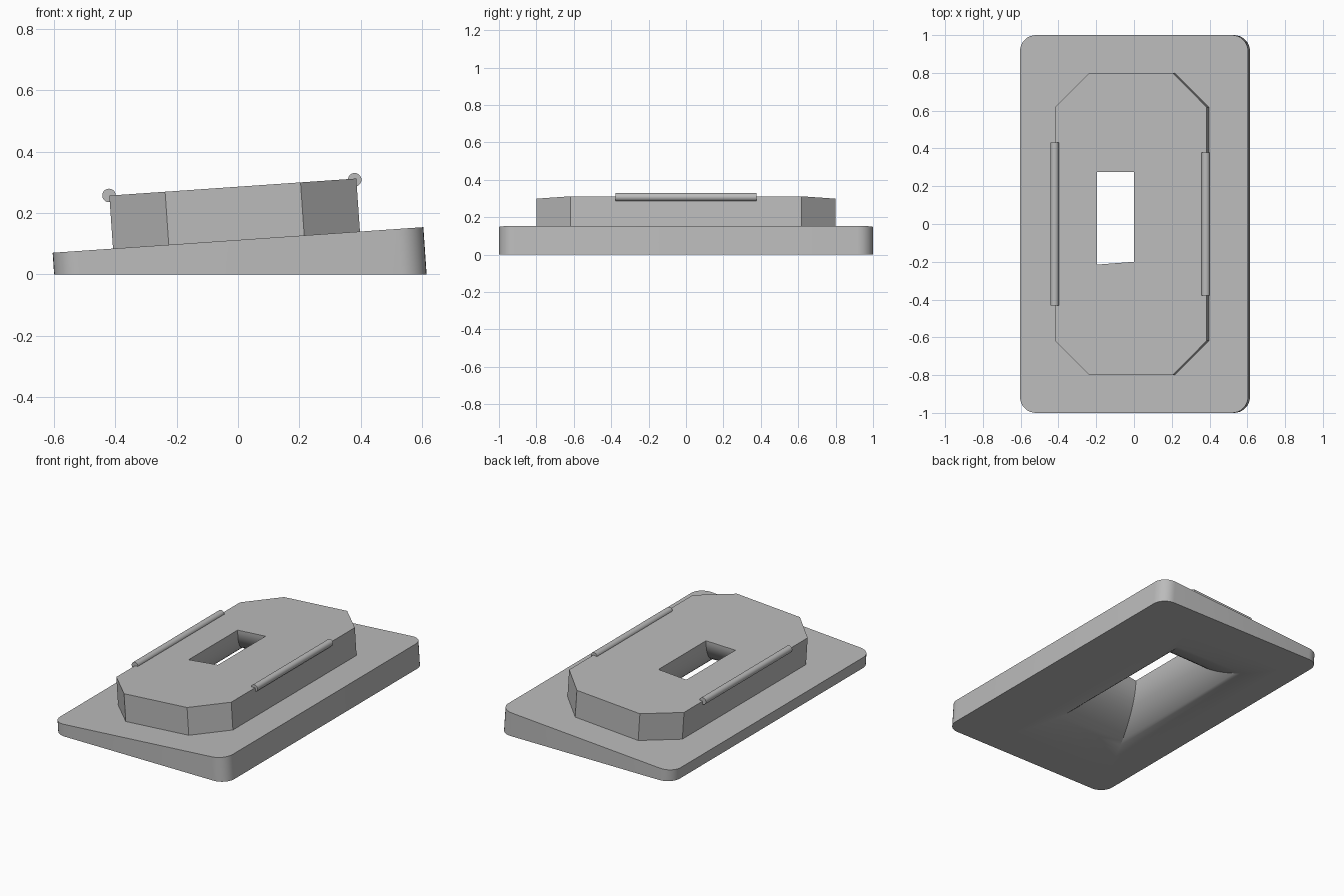
import bpy, bmesh, math
from mathutils import Vector, Matrix

old = bpy.data.objects.get("Cube")
if old:
    bpy.data.objects.remove(old, do_unlink=True)

# One grey for everything
grey = bpy.data.materials.new("plain_grey")
grey.use_nodes = True
colour = (0.5, 0.5, 0.5, 1)
grey.diffuse_color = colour
grey.node_tree.nodes["Principled BSDF"].inputs["Base Color"].default_value = colour

# Frame of the sloping top of the plate
TILT = Matrix.Translation((0, 0, 0.112)) @ Matrix.Rotation(math.radians(-3.95), 4, 'Y')
NORMAL = TILT.to_3x3() @ Vector((0, 0, 1))


def loft(name, rings):
    """Closed solid through rings that have equal point counts."""
    bm = bmesh.new()
    loops = [[bm.verts.new(p) for p in ring] for ring in rings]
    n = len(loops[0])
    for a, b in zip(loops, loops[1:]):
        for i in range(n):
            j = (i + 1) % n
            bm.faces.new((a[i], a[j], b[j], b[i]))
    bm.faces.new(loops[0])
    bm.faces.new(loops[-1])
    bmesh.ops.recalc_face_normals(bm, faces=bm.faces)
    mesh = bpy.data.meshes.new(name)
    bm.to_mesh(mesh)
    bm.free()
    mesh.materials.append(grey)
    ob = bpy.data.objects.new(name, mesh)
    bpy.context.collection.objects.link(ob)
    return ob


def select(ob):
    bpy.ops.object.select_all(action='DESELECT')
    ob.select_set(True)
    bpy.context.view_layer.objects.active = ob


def combine(ob, other, operation):
    """Apply a boolean and remove the helper."""
    mod = ob.modifiers.new("boolean", 'BOOLEAN')
    mod.operation = operation
    mod.solver = 'EXACT'
    mod.object = other
    select(ob)
    bpy.ops.object.modifier_apply(modifier=mod.name)
    bpy.data.objects.remove(other, do_unlink=True)


# Wedge plate: rounded outline on the slope, dropped along its normal to the floor
R = 0.085
outline = []
for k, (sx, sy) in enumerate([(1, 1), (-1, 1), (-1, -1), (1, -1)]):
    for s in range(9):
        a = math.pi / 2 * (k + s / 8)
        outline.append((sx * (0.605 - R) + R * math.cos(a), sy * (1 - R) + R * math.sin(a)))
top = [TILT @ Vector((x, y, 0)) for x, y in outline]
floor = [p - NORMAL * (p.z / NORMAL.z) for p in top]
body = loft("stepped_wedge_base", [floor, top])

# Raised block with clipped corners
CX, HX, HY, C = -0.005, 0.403, 0.8, 0.182
octagon = [(HX, HY - C), (HX - C, HY), (C - HX, HY), (-HX, HY - C)]
octagon += [(-x, -y) for x, y in octagon]
block = loft("raised_block", [[TILT @ Vector((x + CX, y, z)) for x, y in octagon]
                              for z in (-0.01, 0.173)])
combine(body, block, 'UNION')

# Flared opening: rectangular slot curving out to a wide mouth underneath
slot = [(-0.195, -0.215), (0, -0.2), (0, 0.275), (-0.195, 0.275)]
mouth = [(-0.47, -0.8), (0.27, -0.8), (0.27, 0.82), (-0.47, 0.82)]
rings = [[(x, y, 0.5) for x, y in slot]]
STEPS = 20
for s in range(STEPS + 1):
    t = math.pi / 2 * s / STEPS
    ring = []
    for (x, y), (mx, my) in zip(slot, mouth):
        f = 1 - math.cos(t)
        rim = 0.285 + 0.069 * x
        ring.append((x + (mx - x) * f, y + (my - y) * f, rim * (1 - math.sin(t)) - 0.0005))
    rings.append(ring)
rings.append([(x, y, -0.1) for x, y in mouth])
combine(body, loft("flare_cutter", rings), 'DIFFERENCE')
select(body)
bpy.ops.object.shade_smooth_by_angle(angle=math.radians(30))

# Round rods along the long top edges
for name, x, z, half in [("left_rod", 0.38, 0.308, 0.378), ("right_rod", -0.42, 0.257, 0.432)]:
    bpy.ops.mesh.primitive_cylinder_add(vertices=32, radius=0.022, depth=2 * half,
                                        location=(x, 0, z), rotation=(math.pi / 2, 0, 0))
    rod = bpy.context.object
    rod.name = name
    rod.data.materials.append(grey)
    bpy.ops.object.shade_smooth_by_angle(angle=math.radians(30))
